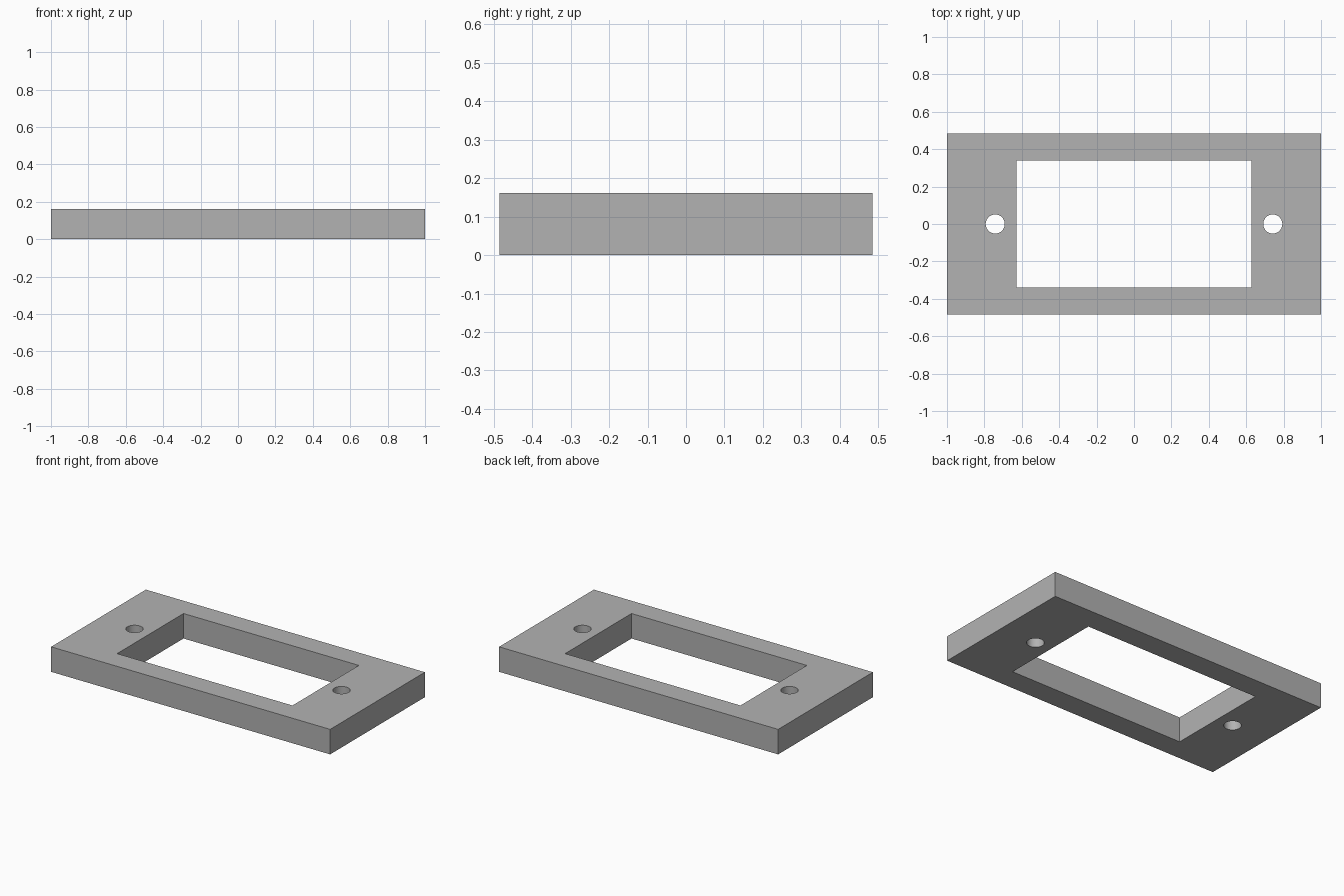
import bpy

old = bpy.data.objects.get("Cube")
if old:
    bpy.data.objects.remove(old, do_unlink=True)

HEIGHT = 0.162

# Plain grey material
grey = bpy.data.materials.new("mid_grey")
grey.use_nodes = True
colour = (0.448, 0.448, 0.448, 1)
grey.diffuse_color = colour
grey.node_tree.nodes["Principled BSDF"].inputs["Base Color"].default_value = colour


def block(name, width, depth, height):
    bpy.ops.mesh.primitive_cube_add(size=1, location=(0, 0, HEIGHT / 2))
    obj = bpy.context.object
    obj.name = name
    obj.scale = (width, depth, height)
    bpy.ops.object.transform_apply(location=False, rotation=False, scale=True)
    obj.data.materials.append(grey)
    return obj


def cut(target, cutter):
    mod = target.modifiers.new(cutter.name, 'BOOLEAN')
    mod.operation = 'DIFFERENCE'
    mod.solver = 'EXACT'
    mod.object = cutter
    bpy.context.view_layer.objects.active = target
    bpy.ops.object.modifier_apply(modifier=mod.name)
    bpy.data.objects.remove(cutter, do_unlink=True)


# Rectangular plate with a central window
plate = block("mounting_frame", 2, 0.97, HEIGHT)
cut(plate, block("window_cutter", 1.257, 0.68, HEIGHT * 2))

# Screw hole on each side of the window
for side in (-1, 1):
    bpy.ops.mesh.primitive_cylinder_add(vertices=48, radius=0.051, depth=HEIGHT * 2,
                                        location=(side * 0.742, 0, HEIGHT / 2))
    hole = bpy.context.object
    hole.name = "screw_hole_cutter"
    hole.data.materials.append(grey)
    cut(plate, hole)

# Smooth hole walls, crisp edges elsewhere
bpy.ops.object.select_all(action='DESELECT')
plate.select_set(True)
bpy.context.view_layer.objects.active = plate
bpy.ops.object.shade_smooth_by_angle()
